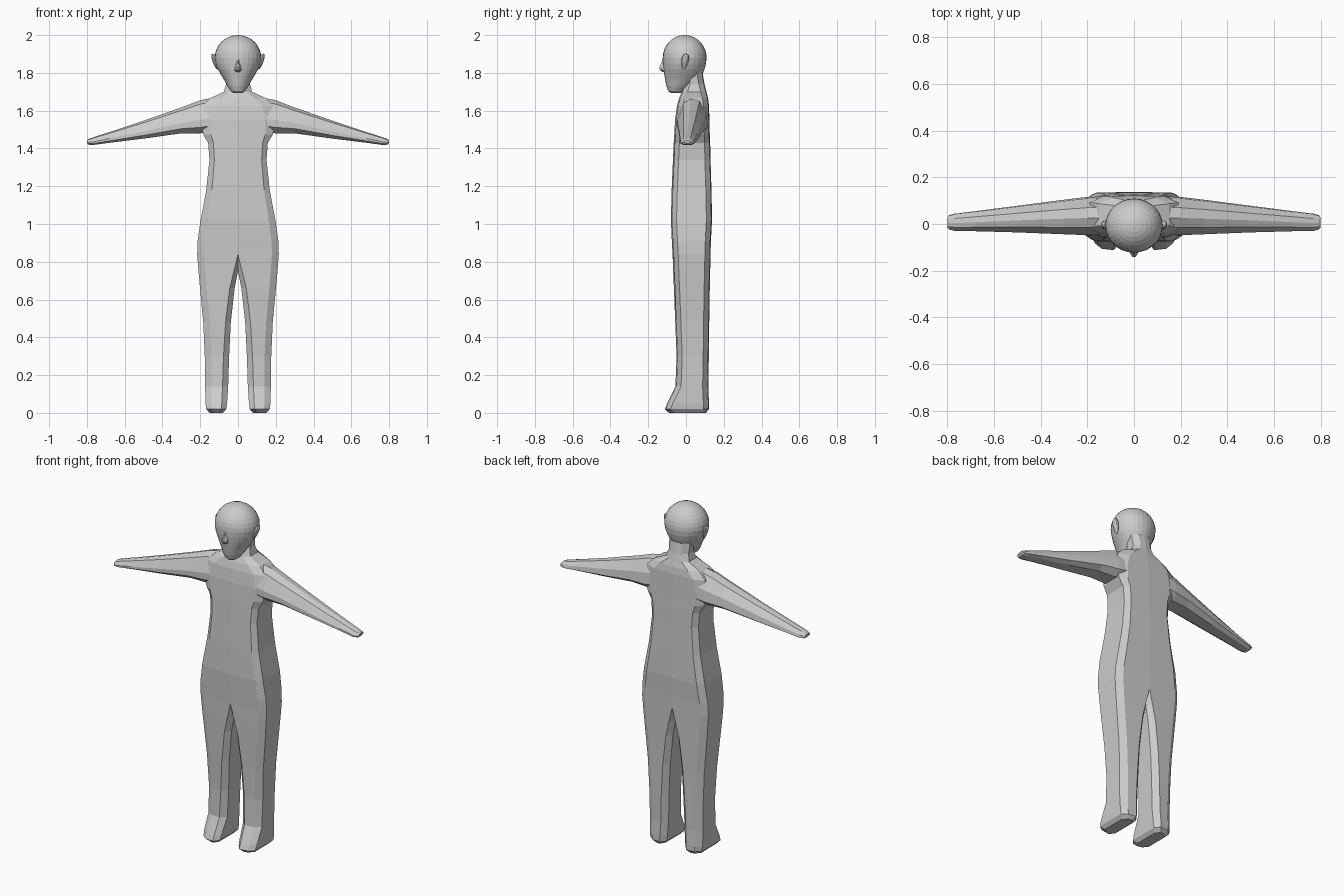
import bpy, bmesh, math
from mathutils import Vector

skin = bpy.data.materials.new("plain_grey")
skin.diffuse_color = (0.6, 0.6, 0.6, 1)


def make(name, bm):
    bmesh.ops.recalc_face_normals(bm, faces=bm.faces)
    mesh = bpy.data.meshes.new(name)
    bm.to_mesh(mesh)
    bm.free()
    obj = bpy.data.objects.new(name, mesh)
    bpy.context.collection.objects.link(obj)
    mesh.materials.append(skin)
    return obj


def loft(rings):
    """Skin a list of equal-length point rings and cap both ends."""
    bm = bmesh.new()
    rows = [[bm.verts.new(p) for p in ring] for ring in rings]
    n = len(rows[0])
    for a, b in zip(rows, rows[1:]):
        for i in range(n):
            j = (i + 1) % n
            bm.faces.new((a[i], a[j], b[j], b[i]))
    bm.faces.new(rows[0])
    bm.faces.new(rows[-1])
    return bm


def apply_modifiers(obj):
    deps = bpy.context.evaluated_depsgraph_get()
    mesh = bpy.data.meshes.new_from_object(obj.evaluated_get(deps))
    obj.modifiers.clear()
    obj.data = mesh


# Half body: z, inner x, outer x, front y, back y, inner bevel, outer bevel
BODY = [
    (0.00, .080, .150, -.090, .105, .020, .025),
    (0.02, .062, .168, -.112, .122, .025, .030),
    (0.05, .058, .172, -.100, .122, .028, .032),
    (0.14, .052, .174, -.056, .118, .030, .035),
    (0.30, .047, .176, -.050, .121, .030, .035),
    (0.48, .038, .184, -.057, .123, .028, .035),
    (0.66, .018, .201, -.064, .126, .026, .035),
    (0.75, .000, .209, -.068, .128, .022, .036),
    (0.84, .000, .216, -.071, .130, .000, .036),
    (0.91, .000, .214, -.075, .132, .000, .036),
    (1.02, .000, .198, -.080, .138, .000, .035),
    (1.18, .000, .168, -.076, .135, .000, .030),
    (1.34, .000, .151, -.069, .130, .000, .026),
    (1.43, .000, .158, -.065, .128, .000, .028),
    (1.475, .000, .185, -.062, .126, .000, .040),
    (1.55, .000, .195, -.058, .124, .000, .050),
    (1.625, .000, .190, -.048, .122, .000, .060),
    (1.665, .000, .150, -.037, .117, .000, .060),
    (1.70, .000, .075, -.022, .108, .000, .030),
    (1.74, .000, .064, -.010, .098, .000, .030),
    (1.80, .000, .068, -.005, .088, .000, .030),
]


def body_ring(z, xi, xo, yf, yb, ci, co):
    c = .03
    return [(xi + ci, yf, z), (xo - co, yf + .006, z), (xo, yf + c, z), (xo, yb - c, z),
            (xo - co, yb - .004, z), (xi + ci, yb, z), (xi, yb - c, z), (xi, yf + c, z)]


bm = loft([body_ring(*r) for r in BODY])
# open the middle seam so that both halves join
bmesh.ops.delete(bm, geom=[f for f in bm.faces if all(abs(v.co.x) < 1e-5 for v in f.verts)],
                 context='FACES')
body = make("body", bm)
mirror = body.modifiers.new("mirror", 'MIRROR')
mirror.merge_threshold = 1e-4
apply_modifiers(body)

# Arms: x, bottom z, top z, front y, back y
ARM = [
    (.12, 1.490, 1.672, -.048, .118),
    (.20, 1.480, 1.655, -.048, .116),
    (.30, 1.480, 1.617, -.044, .104),
    (.50, 1.452, 1.547, -.036, .078),
    (.68, 1.430, 1.487, -.031, .055),
    (.77, 1.418, 1.458, -.029, .044),
    (.792, 1.420, 1.450, -.024, .038),
    (.800, 1.430, 1.442, -.015, .028),
]


def arm_ring(side, x, zb, zt, yf, yb):
    w, h = yb - yf, zt - zb
    shape = [(.22, 0), (.78, 0), (1, .18), (.96, .55), (.72, .95), (.45, 1), (.20, .88), (0, .40), (0, .18)]
    return [(side * x, yf + u * w, zb + v * h) for u, v in shape]


for side, label in ((-1, "left"), (1, "right")):
    arm = make(label + "_arm", loft([arm_ring(side, *r) for r in ARM]))
    cut = body.modifiers.new("join", 'BOOLEAN')
    cut.operation = 'UNION'
    cut.solver = 'EXACT'
    cut.object = arm
    apply_modifiers(body)
    bpy.data.objects.remove(arm)

# Head: z, half width, front y, back y, then a round skull
HEAD = [
    (1.693, .024, -.080, -.025),
    (1.705, .040, -.095, -.005),
    (1.730, .056, -.104, .030),
    (1.760, .072, -.110, .066),
    (1.790, .090, -.115, .086),
    (1.820, .107, -.119, .098),
    (1.850, .118, -.122, .106),
]
for k in range(9):
    a = math.radians(k * 10.8)
    r = math.cos(a)
    HEAD.append((1.88 + .12 * math.sin(a), .123 * r, -.007 - .116 * r, -.007 + .116 * r))
SIDES = 28
rings = []
for z, rx, yf, yb in HEAD:
    mid, ry = (yf + yb) / 2, (yb - yf) / 2
    rings.append([(rx * math.cos(t), mid + ry * math.sin(t), z)
                  for t in (2 * math.pi * i / SIDES for i in range(SIDES))])
bm = loft(rings)
bmesh.ops.poke(bm, faces=[f for f in bm.faces if len(f.verts) > 4])
top = max(bm.verts, key=lambda v: v.co.z)
for v in bm.verts:
    if len(v.link_edges) == SIDES and v.co.z > 1.9:
        v.co.z = 2.0
make("head", bm)

# Nose: narrow bridge widening to the nostrils
NOSE = [(1.885, .005, -.122), (1.855, .009, -.130), (1.828, .017, -.141),
        (1.815, .019, -.138), (1.805, .012, -.126)]
make("nose", loft([[(-w, -.108, z), (-w * .9, y + .012, z), (-w * .35, y, z),
                    (w * .35, y, z), (w * .9, y + .012, z), (w, -.108, z)] for z, w, y in NOSE]))

# Ears: flattened ovals, narrower at the lobe
for side, label in ((-1, "left"), (1, "right")):
    bm = bmesh.new()
    bmesh.ops.create_uvsphere(bm, u_segments=10, v_segments=8, radius=1)
    for v in bm.verts:
        x, y, z = v.co
        taper = .8 + .2 * z
        v.co = Vector((side * (.122 + .012 * z + .017 * x * taper),
                       -.006 + .024 * y * taper + .006 * z, 1.860 + .042 * z))
    make(label + "_ear", bm)
